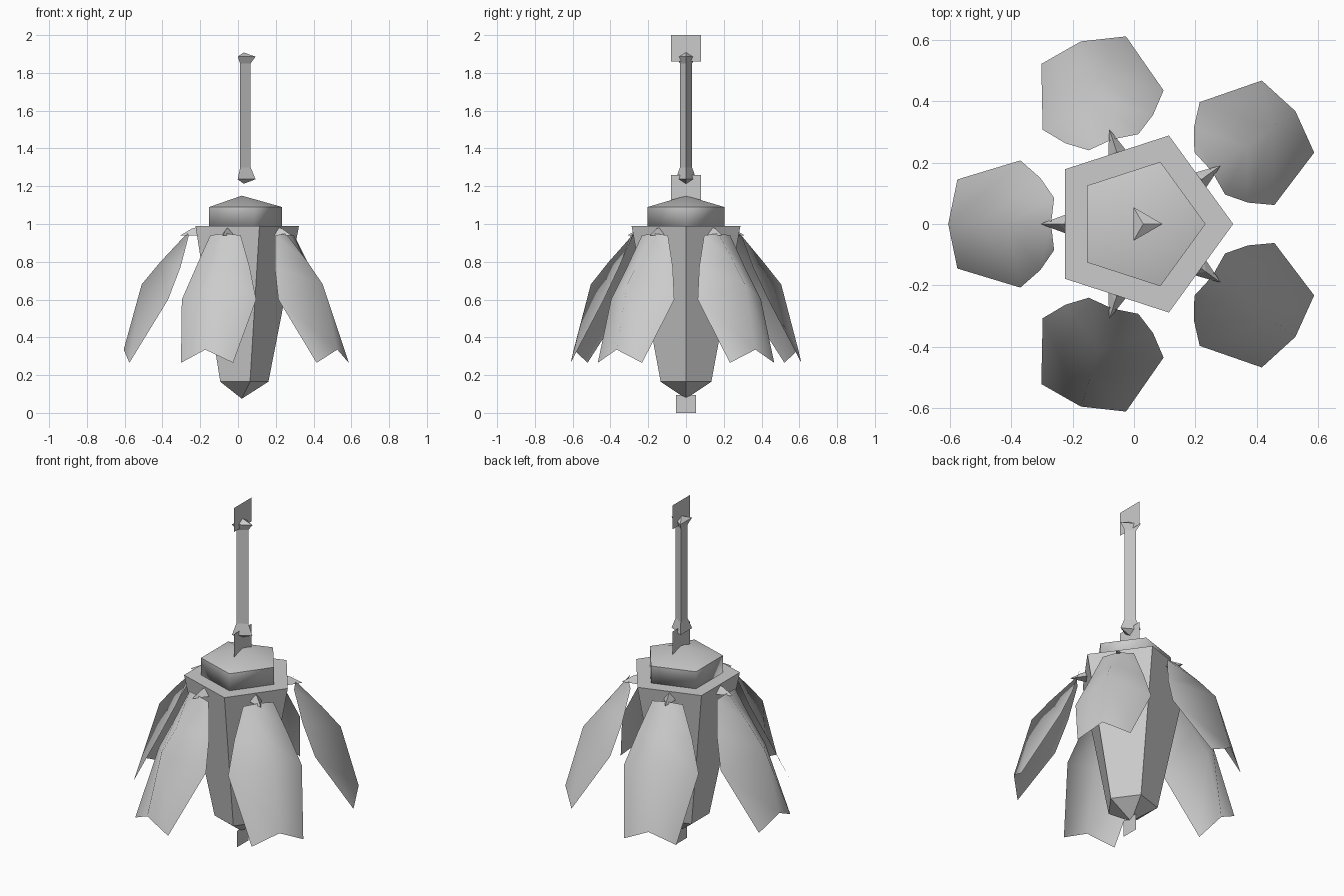
import bpy, bmesh
from math import cos, sin, radians
from mathutils import Matrix, Vector

cube = bpy.data.objects.get("Cube")
if cube:
    bpy.data.objects.remove(cube, do_unlink=True)

grey = bpy.data.materials.new("plain grey")
grey.use_nodes = True
COLOUR = (0.6, 0.6, 0.6, 1)
grey.diffuse_color = COLOUR
grey.node_tree.nodes["Principled BSDF"].inputs["Base Color"].default_value = COLOUR

CENTRE = 0.02  # x of the lantern axis


def make(name, verts, faces, smooth=False, sharp_z=None, recalc=True):
    bm = bmesh.new()
    vs = [bm.verts.new(v) for v in verts]
    for f in faces:
        bm.faces.new([vs[i] for i in f]).smooth = smooth
    if recalc:
        bmesh.ops.recalc_face_normals(bm, faces=bm.faces)
    if sharp_z is not None:
        for e in bm.edges:
            e.smooth = not all(abs(v.co.z - sharp_z) < 1e-4 for v in e.verts)
    mesh = bpy.data.meshes.new(name)
    bm.to_mesh(mesh)
    bm.free()
    mesh.materials.append(grey)
    ob = bpy.data.objects.new(name, mesh)
    bpy.context.collection.objects.link(ob)
    return ob


def lathe(name, sides, cx, profile, **kw):
    """Stack of regular polygons with a corner towards +x; radius 0 makes a tip."""
    verts, rings, faces = [], [], []
    for r, z in profile:
        count = sides if r else 1
        rings.append([len(verts) + i for i in range(count)])
        for i in range(count):
            a = radians(360 * i / sides)
            verts.append((cx + r * cos(a), r * sin(a), z))
    for a, b in zip(rings, rings[1:]):
        for i in range(sides):
            j = (i + 1) % sides
            quad = [a[i % len(a)], a[j % len(a)], b[j % len(b)], b[i % len(b)]]
            faces.append(list(dict.fromkeys(quad)))
    for ring in (rings[0], rings[-1]):
        if len(ring) > 1:
            faces.append(ring)
    return make(name, verts, faces, **kw)


# Five-sided lantern body, pointed below, with a domed cap
lathe("lantern_body", 5, CENTRE, [(0, 0.075), (0.141, 0.165), (0.303, 0.99)])
lathe("lantern_cap", 5, CENTRE, [(0.213, 0.985), (0.213, 1.09), (0, 1.15)],
      smooth=True, sharp_z=1.09)

# Three-sided hanging rod with flared ends
lathe("hanging_rod", 3, 0.03,
      [(0, 1.213), (0.063, 1.237), (0.037, 1.3), (0.037, 1.85), (0.063, 1.886), (0, 1.908)])

# Thin chain link cards
for name, half, low, high in (("top_link", 0.08, 1.86, 2.0),
                              ("middle_link", 0.08, 1.12, 1.26),
                              ("bottom_link", 0.053, 0, 0.096)):
    make(name, [(0.03, -half, low), (0.03, half, low), (0.03, half, high), (0.03, -half, high)],
         [(0, 1, 2, 3)], recalc=False)

# Petal rows: ridge radius, ridge height, edge radius, edge half width, edge height
ROWS = [(0.29, 0.95, 0.28, 0.085, 0.94),
        (0.43, 0.80, 0.325, 0.15, 0.77),
        (0.53, 0.68, 0.39, 0.207, 0.60),
        (0.625, 0.335, 0.595, 0.145, 0.265)]
petal_verts = []
for rr, rz, er, ew, ez in ROWS:
    petal_verts += [(er, -ew, ez), (rr, 0, rz), (er, ew, ez)]
petal_faces = [(3 * r + c, 3 * r + c + 3, 3 * r + c + 4, 3 * r + c + 1)
               for r in range(3) for c in range(2)]

# Thorn shaped stem joining each petal to the body
stem_verts = [(0.225, -0.037, 0.94), (0.225, 0.037, 0.94), (0.225, 0, 0.987),
              (0.265, 0, 0.975), (0.325, 0, 0.94)]
stem_faces = [(0, 2, 3), (0, 3, 4), (1, 3, 2), (1, 4, 3), (0, 4, 1), (0, 1, 2)]

for n in range(5):
    turn = Matrix.Translation((CENTRE, 0, 0)) @ Matrix.Rotation(radians(36 + 72 * n), 4, "Z")
    place = lambda pts: [turn @ Vector(p) for p in pts]
    make(f"petal_{n + 1}", place(petal_verts), petal_faces, smooth=True, recalc=False)
    make(f"petal_stem_{n + 1}", place(stem_verts), stem_faces)
